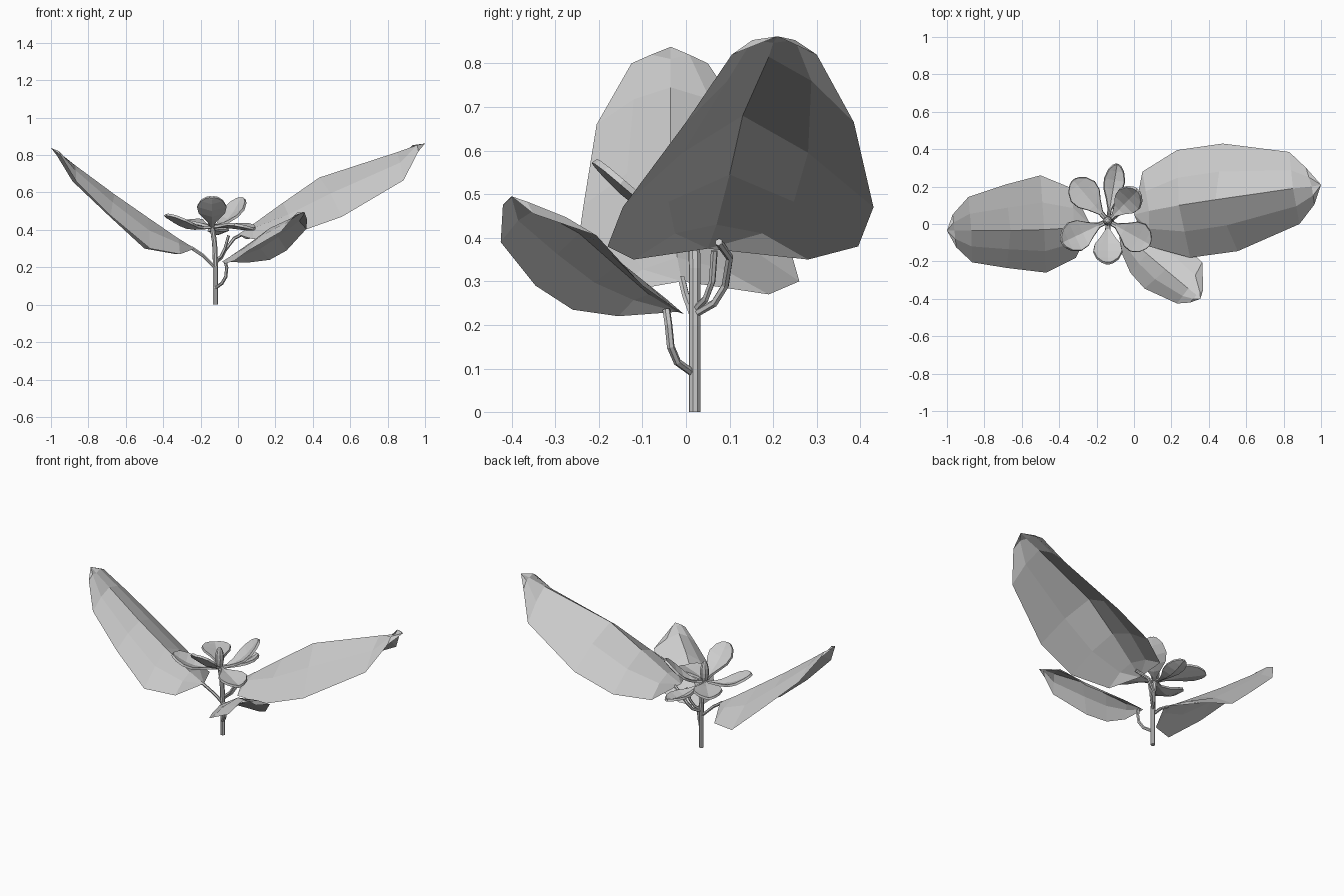
import bpy, bmesh, math
from mathutils import Vector

if "Cube" in bpy.data.objects:
    bpy.data.objects.remove(bpy.data.objects["Cube"])


def finish(name, bm):
    bmesh.ops.remove_doubles(bm, verts=bm.verts, dist=1e-4)
    bmesh.ops.recalc_face_normals(bm, faces=bm.faces)
    mesh = bpy.data.meshes.new(name)
    bm.to_mesh(mesh)
    bm.free()
    ob = bpy.data.objects.new(name, mesh)
    bpy.context.collection.objects.link(ob)
    return ob


def skin(name, rows):
    """Quad sheet through rows of points; coincident points are merged."""
    bm = bmesh.new()
    grid = [[bm.verts.new(p) for p in r] for r in rows]
    for a, b in zip(grid, grid[1:]):
        for i in range(len(a) - 1):
            bm.faces.new((a[i], a[i + 1], b[i + 1], b[i]))
    bmesh.ops.remove_doubles(bm, verts=bm.verts, dist=1e-4)
    return finish(name, bm)


def tube(name, pts, r, sides=8):
    """Capped tube along a path."""
    pts = [Vector(p) for p in pts]
    bm = bmesh.new()
    rings = []
    for i, p in enumerate(pts):
        d = (pts[min(i + 1, len(pts) - 1)] - pts[max(i - 1, 0)]).normalized()
        u = d.cross(Vector((0.3, 1, 0.1))).normalized()
        v = d.cross(u)
        rings.append([bm.verts.new(p + r * (u * math.cos(k * math.tau / sides) + v * math.sin(k * math.tau / sides)))
                      for k in range(sides)])
    for a, b in zip(rings, rings[1:]):
        for k in range(sides):
            n = (k + 1) % sides
            bm.faces.new((a[k], a[n], b[n], b[k]))
    bm.faces.new(rings[0])
    bm.faces.new(rings[-1])
    return finish(name, bm)


def leaf(name, base, tip, rows, bulge=0.02):
    """Leaf folded along a raised midrib; rows are (left, mid, right)."""
    out = [[Vector(base)] * 5]
    for l, m, r in rows:
        l, m, r = Vector(l), Vector(m), Vector(r)
        up = Vector((0, 0, bulge))
        out.append([l, (l + m) / 2 + up, m, (m + r) / 2 + up, r])
    out.append([Vector(tip)] * 5)
    return skin(name, out)


def petal(name, tip, width, sag):
    """Narrow claw opening into a rounded, cupped blade."""
    c, tip = Vector((-0.14, 0.016, 0.415)), Vector(tip)
    d = tip - c
    side = Vector((-d.y, d.x, 0)).normalized()
    rows = []
    for t, w in ((0.03, .14), (.2, .16), (.38, .5), (.55, .9), (.72, 1), (.88, .75), (.97, .38), (1, .12)):
        mid = c + d * t - Vector((0, 0, sag * math.sin(math.pi * t)))
        rows.append([mid + side * (width / 2 * w * s) + Vector((0, 0, 0.022 * w * (abs(s) - .4)))
                     for s in (-1, -.5, 0, .5, 1)])
    ob = skin(name, rows)
    mod = ob.modifiers.new("thickness", "SOLIDIFY")
    mod.thickness = 0.014
    mod.offset = 0
    return ob


# Stem and leaf stalks
tube("stem", [(-.12, .02, 0), (-.12, .02, .2), (-.125, .02, .33), (-.14, .018, .43)], 0.014)
tube("right_stalk", [(-.12, .02, .225), (-.09, .065, .25), (-.07, .09, .29), (-.02, .1, .355), (.05, .075, .39)], 0.009, 6)
tube("left_stalk", [(-.12, .02, .195), (-.15, .015, .225), (-.19, 0, .265), (-.25, -.01, .305)], 0.009, 6)
tube("front_stalk", [(-.12, .015, .09), (-.085, -.02, .115), (-.065, -.035, .15), (-.06, -.04, .2), (-.07, -.045, .235)], 0.009, 6)
tube("bud_stalk", [(-.12, .02, .235), (-.09, .045, .26), (-.07, .06, .3), (-.05, .065, .37)], 0.008, 6)

# Three big leaves
leaf("right_leaf", (0, .05, .375), (1, .21, .862), [
    ((.045, .28, .35), (.08, .07, .43), (.08, -.12, .35)),
    ((.23, .395, .38), (.24, .10, .545), (.3, -.18, .38)),
    ((.475, .43, .47), (.435, .13, .68), (.555, -.145, .47)),
    ((.83, .385, .665), (.85, .19, .815), (.885, 0, .665)),
    ((.92, .30, .82), (.95, .2, .847), (.965, .105, .82))])
leaf("left_leaf", (-.23, -.01, .30), (-1, -.035, .838), [
    ((-.31, -.18, .27), (-.32, -.02, .355), (-.33, .19, .27)),
    ((-.47, -.26, .30), (-.48, -.03, .465), (-.5, .26, .30)),
    ((-.68, -.235, .475), (-.66, -.035, .59), (-.69, .21, .475)),
    ((-.865, -.205, .66), (-.87, -.035, .745), (-.885, .145, .66)),
    ((-.95, -.125, .80), (-.96, -.035, .81), (-.97, .05, .80))], 0.015)
leaf("front_leaf", (-.085, -.02, .23), (.355, -.4, .495), [
    ((-.066, -.155, .22), (-.02, -.085, .27), (.05, -.005, .225)),
    ((-.02, -.26, .235), (.07, -.16, .335), (.17, -.03, .24)),
    ((.056, -.345, .29), (.17, -.245, .41), (.26, -.1, .29)),
    ((.23, -.425, .39), (.29, -.345, .465), (.365, -.205, .405)),
    ((.3, -.42, .475), (.335, -.38, .487), (.37, -.35, .455))], 0.012)

# Flower: six petals around a rounded centre column
for name, tip, width, sag in (
        ("petal_front", (-.14, -.21, .575), .155, .02),
        ("petal_front_left", (-.385, -.10, .48), .165, .03),
        ("petal_back_left", (-.325, .235, .44), .165, -.01),
        ("petal_back", (-.09, .32, .40), .11, .02),
        ("petal_back_right", (.02, .18, .57), .15, .04),
        ("petal_front_right", (.085, -.11, .405), .165, -.01)):
    petal(name, tip, width, sag)

bm = bmesh.new()
bmesh.ops.create_uvsphere(bm, u_segments=8, v_segments=8, radius=1)
for v in bm.verts:
    v.co = Vector((-.14 + v.co.x * .026, .016 + v.co.y * .026, .475 + v.co.z * .07))
finish("flower_centre", bm)
